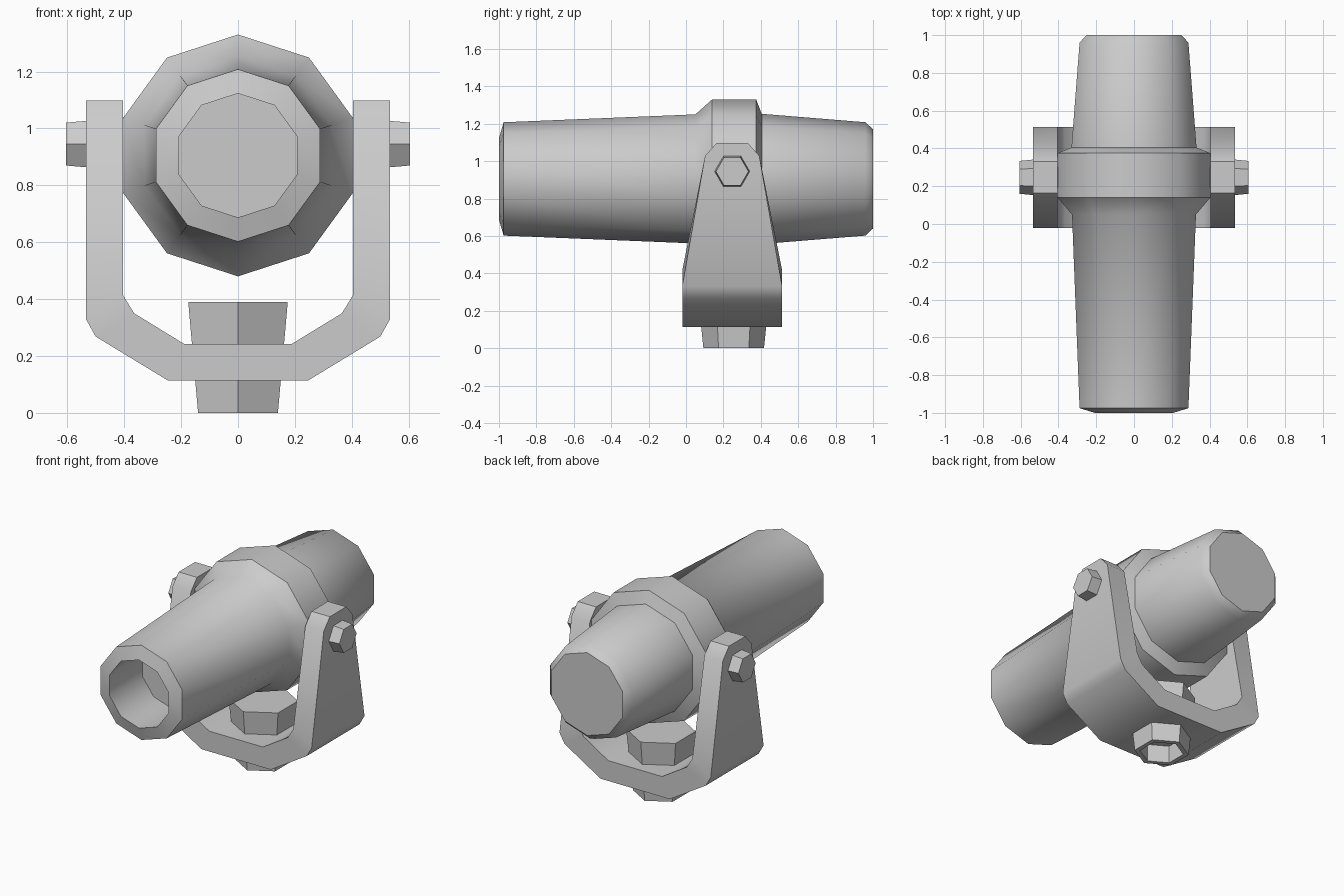
import bpy, bmesh
from math import sin, cos, pi, radians

if "Cube" in bpy.data.objects:
    bpy.data.objects.remove(bpy.data.objects["Cube"])

CY = 0.247   # bracket and bolt centre in y
CZ = 0.905   # barrel axis height


def loft(name, rings, angle=40):
    """Skin a list of equal-length point rings, cap both ends."""
    bm = bmesh.new()
    loops = [[bm.verts.new(p) for p in ring] for ring in rings]
    n = len(loops[0])
    for a, b in zip(loops, loops[1:]):
        for i in range(n):
            j = (i + 1) % n
            bm.faces.new((a[i], a[j], b[j], b[i]))
    bm.faces.new(loops[0])
    bm.faces.new(loops[-1])
    bmesh.ops.recalc_face_normals(bm, faces=bm.faces)
    me = bpy.data.meshes.new(name)
    bm.to_mesh(me)
    bm.free()
    ob = bpy.data.objects.new(name, me)
    bpy.context.collection.objects.link(ob)
    bpy.ops.object.select_all(action='DESELECT')
    ob.select_set(True)
    bpy.context.view_layer.objects.active = ob
    bpy.ops.object.shade_smooth_by_angle(angle=radians(angle))
    return ob


def lathe(name, profile, sides, place):
    """Revolve (position along axis, radius) pairs; place maps them to xyz."""
    turn = [2 * pi * i / sides for i in range(sides)]
    return loft(name, [[place(a, r * sin(t), r * cos(t)) for t in turn]
                       for a, r in profile])


# Ten-sided lamp barrel: recessed mouth, front taper, collar, rear taper
barrel = [(-0.67, 0.218), (-1.0, 0.218), (-0.975, 0.303), (0.05, 0.345),
          (0.14, 0.425), (0.375, 0.425), (0.405, 0.348), (0.96, 0.303),
          (1.0, 0.265)]
lathe("lamp_barrel", barrel, 10, lambda a, u, v: (u, a, CZ + v))

# U-shaped bracket: outer x, z, inner x, z and half depth at each station
half = [(0.245, 0.113, 0.19, 0.243, 0.267),
        (0.50, 0.268, 0.365, 0.35, 0.267),
        (0.535, 0.33, 0.405, 0.415, 0.267),
        (0.535, 1.028, 0.405, 1.028, 0.145),
        (0.535, 1.098, 0.405, 1.098, 0.083)]
stations = [(s, -1) for s in reversed(half)] + [(s, 1) for s in half]
loft("bracket", [[(m * ox, CY - h, oz), (m * ox, CY + h, oz),
                  (m * ix, CY + h, iz), (m * ix, CY - h, iz)]
                 for (ox, oz, ix, iz, h), m in stations], 35)

# Hexagonal pivot bolts through the bracket arms
for side, m in (("left", -1), ("right", 1)):
    lathe("pivot_bolt_" + side, [(0.395, 0.108), (0.605, 0.087)], 6,
          lambda a, u, v: (m * a, CY + v, 0.945 + u))

# Hexagonal mounting bolt with a hollow underside
lathe("mounting_bolt", [(0.12, 0.13), (0.0, 0.13), (0.0, 0.162), (0.39, 0.202)],
      6, lambda a, u, v: (u, CY + 0.008 + v, a))
